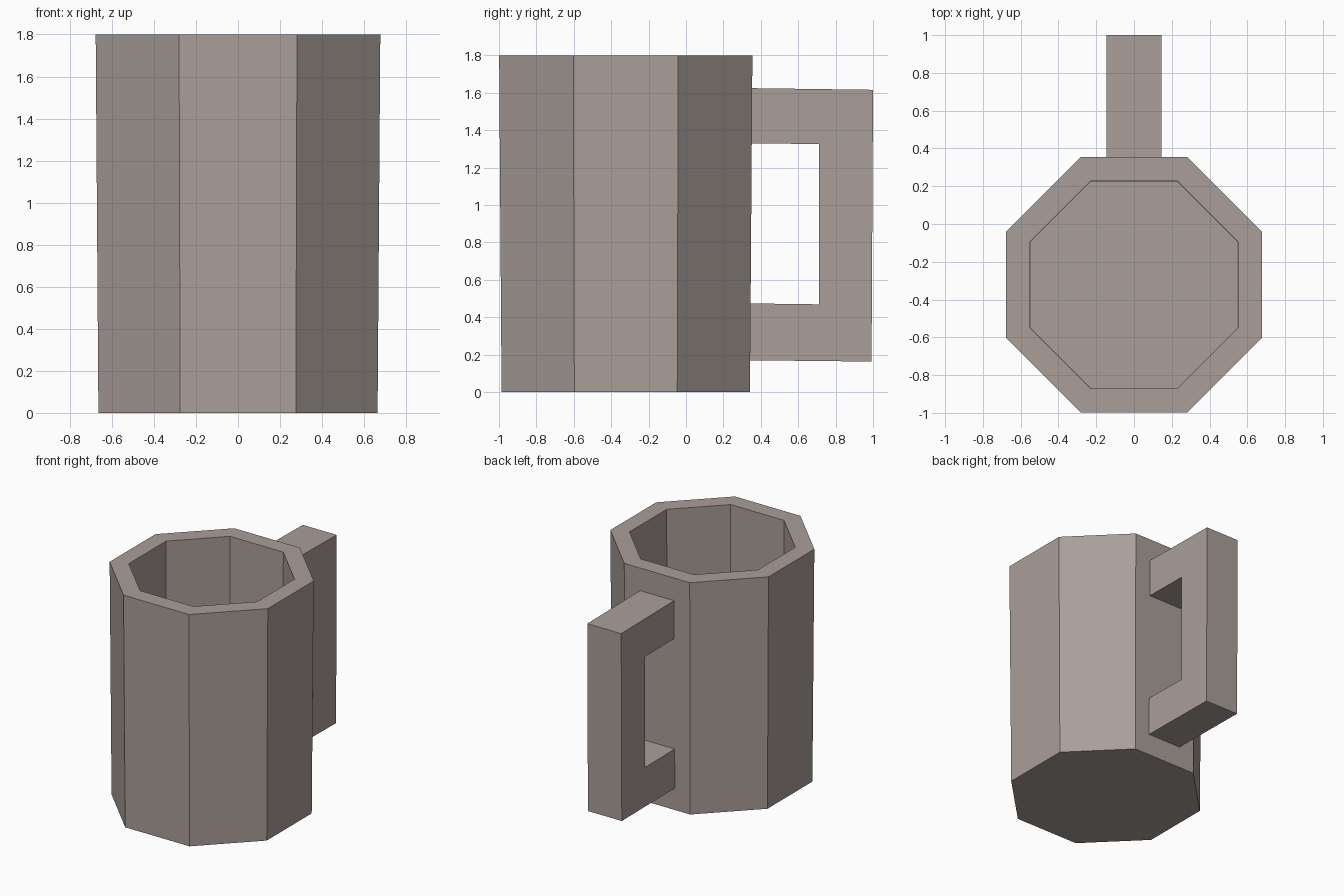
import bpy, bmesh, math

if "Cube" in bpy.data.objects:
    bpy.data.objects.remove(bpy.data.objects["Cube"])

clay = bpy.data.materials.new("warm grey clay")
clay.diffuse_color = (0.40, 0.345, 0.32, 1)
clay.use_nodes = True
clay.node_tree.nodes["Principled BSDF"].inputs["Base Color"].default_value = clay.diffuse_color
CY = -0.322  # mug axis


def make_object(name, bm):
    bmesh.ops.recalc_face_normals(bm, faces=bm.faces)
    mesh = bpy.data.meshes.new(name)
    bm.to_mesh(mesh)
    bm.free()
    mesh.materials.append(clay)
    obj = bpy.data.objects.new(name, mesh)
    bpy.context.collection.objects.link(obj)
    return obj


def ring(bm, apothem, z):
    r = apothem / math.cos(math.pi / 8)
    angles = [math.pi / 8 + i * math.pi / 4 for i in range(8)]
    return [bm.verts.new((r * math.cos(a), CY + r * math.sin(a), z)) for a in angles]


# Mug body: octagonal rings up the outside, over the rim, down inside
bm = bmesh.new()
rings = [ring(bm, a, z) for a, z in
         [(0.664, 0), (0.677, 1.8), (0.55, 1.8), (0.548, 0.13)]]
for low, high in zip(rings, rings[1:]):
    for i in range(8):
        j = (i + 1) % 8
        bm.faces.new((low[i], low[j], high[j], high[i]))
bm.faces.new(rings[0])
bm.faces.new(rings[-1])
make_object("mug_body", bm)

# Handle: square C profile in the y-z plane, extruded across x
outer = [(0.33, 0.17), (0.992, 0.163), (1.0, 1.616), (0.33, 1.625)]
inner = [(0.33, 1.33), (0.71, 1.326), (0.71, 0.469), (0.33, 0.474)]
bm = bmesh.new()
sides = [[bm.verts.new((x, y, z)) for y, z in outer + inner] for x in (-0.145, 0.145)]
for s in sides:
    for k in ((0, 1, 6, 7), (1, 2, 5, 6), (2, 3, 4, 5)):
        bm.faces.new([s[i] for i in k])
for i in range(8):
    j = (i + 1) % 8
    bm.faces.new((sides[0][i], sides[0][j], sides[1][j], sides[1][i]))
make_object("handle", bm)
